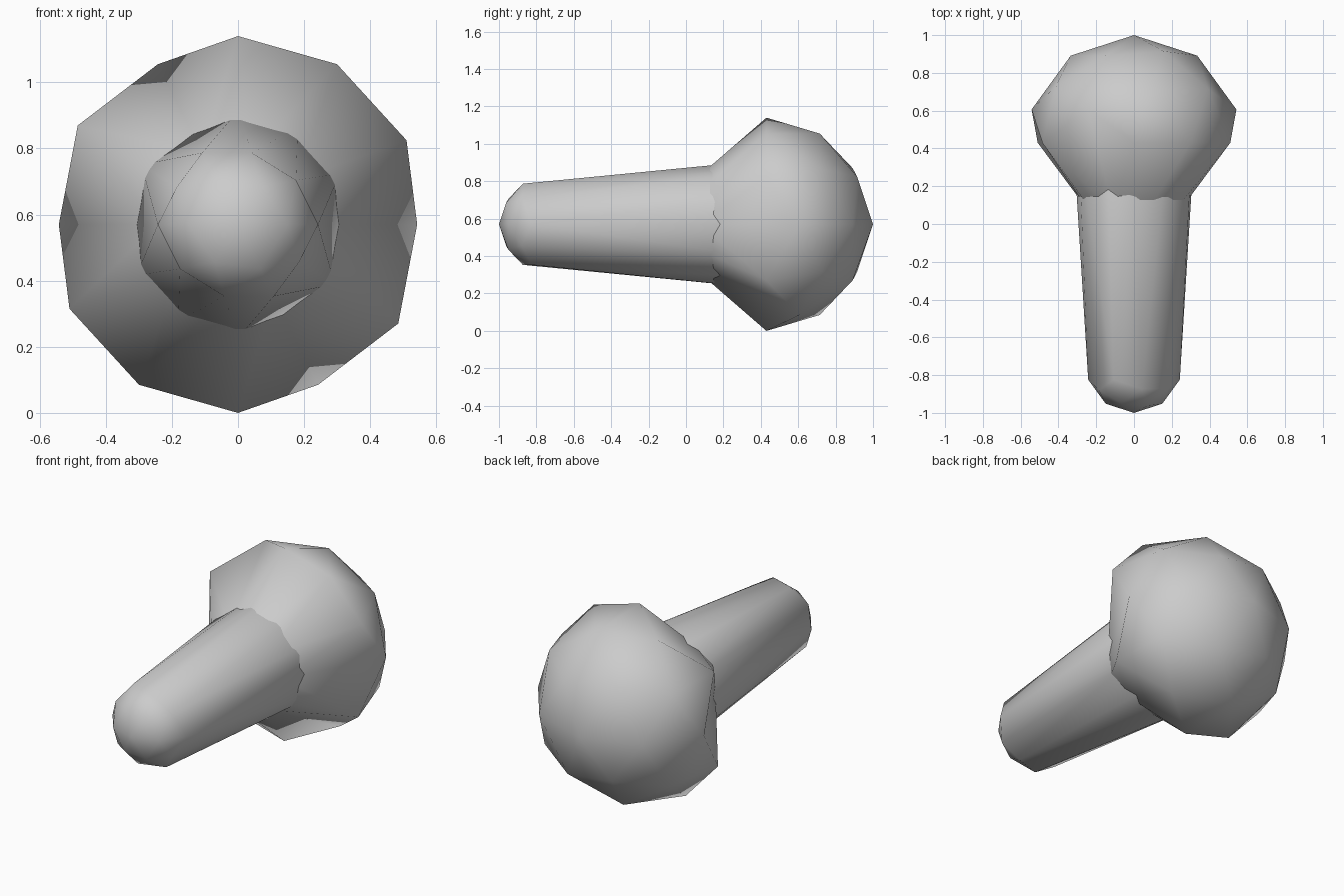
import bpy
from mathutils import Vector

if "Cube" in bpy.data.objects:
    bpy.data.objects.remove(bpy.data.objects["Cube"])

AXIS_Z = 0.57


def tapered_capsule(name, back_y, back_r, front_y, front_r):
    """Low-poly ball whose front half is rescaled and pulled along -y."""
    bpy.ops.mesh.primitive_ico_sphere_add(subdivisions=2, radius=1)
    ob = bpy.context.object
    ob.name = name
    for v in ob.data.vertices:
        y, r = (front_y, front_r) if v.co.y < -0.01 else (back_y, back_r)
        v.co = v.co * r + Vector((0, y, AXIS_Z))
    bpy.ops.object.shade_smooth()
    return ob


# Round head with a funnel narrowing into the handle
tapered_capsule("head", 0.43, 0.57, 0.15, 0.255)

# Long tapered handle with a rounded tip
tapered_capsule("handle", 0.43, 0.344, -0.745, 0.255)
